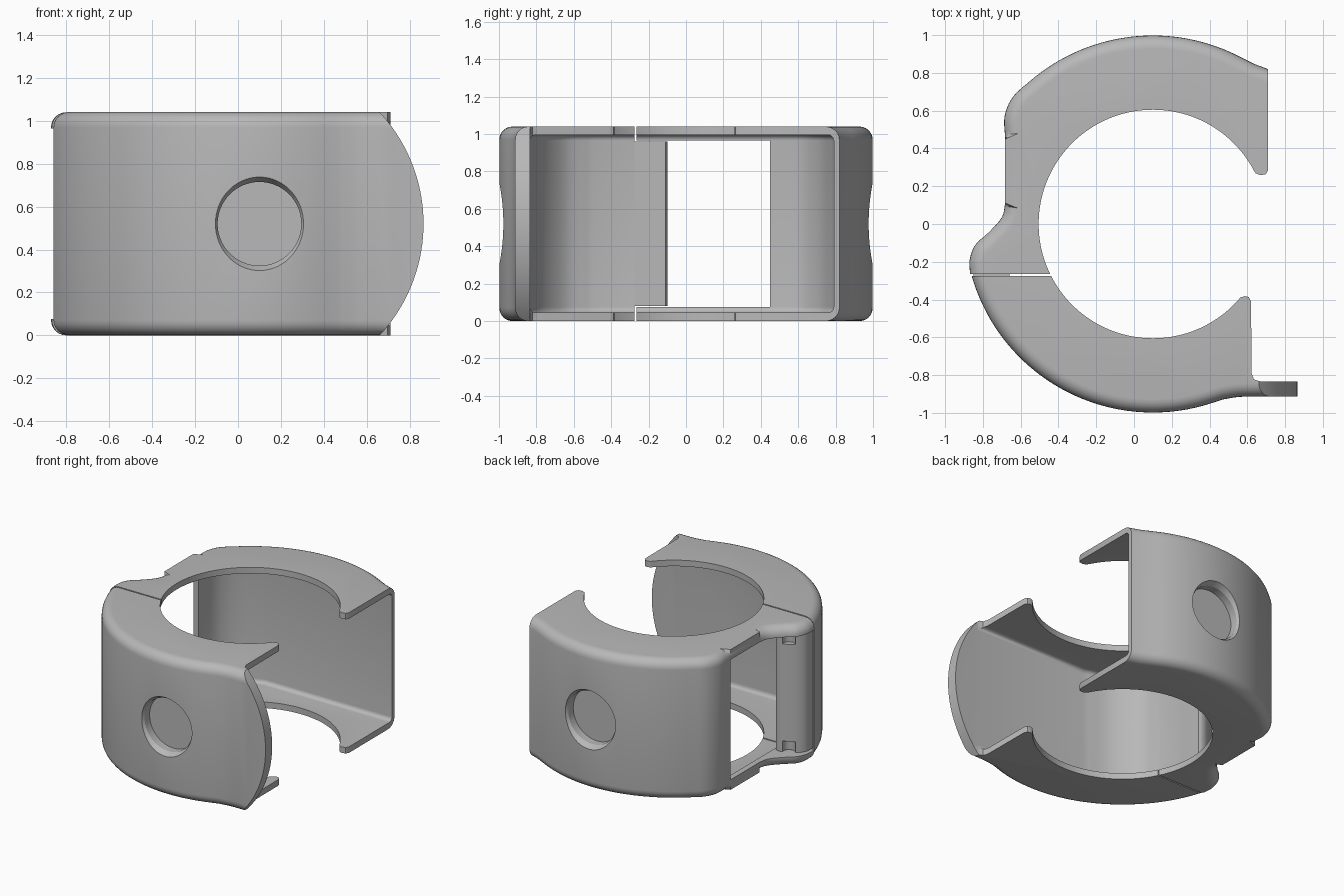
import bpy, bmesh, math
from mathutils import Vector, Matrix

cube = bpy.data.objects.get("Cube")
if cube:
    bpy.data.objects.remove(cube, do_unlink=True)

HEIGHT, MID, CX = 1.04, 0.52, 0.1      # overall height, mid height, ring centre
OUTER, INNER = 0.998, 0.605            # ring radii

grey = bpy.data.materials.new("plain_grey")
grey.use_nodes = True
grey.diffuse_color = (0.48, 0.48, 0.48, 1)
grey.node_tree.nodes["Principled BSDF"].inputs["Base Color"].default_value = (0.48, 0.48, 0.48, 1)


def arc(radius, start, end, steps, cy=0.0):
    angles = [math.radians(start + (end - start) * i / steps) for i in range(steps + 1)]
    return [(CX + radius * math.cos(a), cy + radius * math.sin(a)) for a in angles]


def spline(points, steps=5):
    """Smooth path through a few points."""
    p = [Vector(q) for q in points]
    p = [2 * p[0] - p[1]] + p + [2 * p[-1] - p[-2]]
    path = []
    for a, b, c, d in zip(p, p[1:], p[2:], p[3:]):
        for i in range(steps):
            t = i / steps
            path.append(tuple(0.5 * (2 * b + (c - a) * t + (2 * a - 5 * b + 4 * c - d) * t * t
                                     + (3 * b - a - 3 * c + d) * t ** 3)))
    return path + [tuple(points[-1])]


def finish(bm, name):
    bmesh.ops.recalc_face_normals(bm, faces=bm.faces)
    mesh = bpy.data.meshes.new(name)
    bm.to_mesh(mesh)
    bm.free()
    mesh.materials.append(grey)
    obj = bpy.data.objects.new(name, mesh)
    bpy.context.collection.objects.link(obj)
    return obj


def prism(name, outline, low, high, rounded=(), radius=0.0):
    """Extrude an outline upward; round the rim along the numbered outline edges."""
    bm = bmesh.new()
    bottom = [bm.verts.new((x, y, low)) for x, y in outline]
    top = [bm.verts.new((x, y, high)) for x, y in outline]
    n = len(outline)
    bm.faces.new(bottom)
    bm.faces.new(top)
    for i in range(n):
        j = (i + 1) % n
        bm.faces.new((bottom[i], bottom[j], top[j], top[i]))
    bmesh.ops.recalc_face_normals(bm, faces=bm.faces)
    edges = [bm.edges.get((ring[i], ring[(i + 1) % n])) for i in rounded for ring in (bottom, top)]
    if edges:
        bmesh.ops.bevel(bm, geom=edges, offset=radius, segments=6, profile=0.5,
                        affect='EDGES', clamp_overlap=False)
    return finish(bm, name)


def box(name, low, high):
    return prism(name, [(low[0], low[1]), (high[0], low[1]), (high[0], high[1]), (low[0], high[1])],
                 low[2], high[2])


def cone(name, r1, r2, y1, y2):
    """Round cutter lying along y, radius r1 at y1 and r2 at y2."""
    bm = bmesh.new()
    bmesh.ops.create_cone(bm, cap_ends=True, segments=64, radius1=r1, radius2=r2, depth=abs(y2 - y1))
    turn = Matrix.Rotation(math.radians(-90 if y2 > y1 else 90), 4, 'X')
    bm.transform(Matrix.Translation((CX, (y1 + y2) / 2, MID)) @ turn)
    return finish(bm, name)


def carve(obj, *cutters):
    for cutter in cutters:
        cutter.hide_render = True
        mod = obj.modifiers.new("cut", 'BOOLEAN')
        mod.operation, mod.solver, mod.object = 'DIFFERENCE', 'EXACT', cutter
    graph = bpy.context.evaluated_depsgraph_get()
    mesh = bpy.data.meshes.new_from_object(obj.evaluated_get(graph))
    obj.modifiers.clear()
    obj.data = mesh
    for cutter in cutters:
        bpy.data.objects.remove(cutter, do_unlink=True)


def dimple(side):
    """Round finger recess with a chamfered mouth."""
    return (cone("dimple_cutter", 0.195, 0.195, side * 1.1, side * 0.9),
            cone("dimple_mouth", 0.225, 0.193, side * 1.01, side * 0.955))


def cavity(outline):
    return prism("cavity_cutter", outline, 0.045, HEIGHT - 0.045, range(len(outline)), 0.03)


# Back shell: curved wall, straight side with a window, hinge bulge
shoulder = [(0.71, 0.82), (0.64, 0.846)] + arc(OUTER, 63, 130, 36)
corner = spline([shoulder[-1], (-0.64, 0.675), (-0.685, 0.57), (-0.682, 0.45)])[1:]
bulge = spline([(-0.682, 0.11), (-0.7, 0.035), (-0.77, -0.045), (-0.84, -0.11),
                (-0.87, -0.19), (-0.868, -0.265)])
outer = shoulder + corner + bulge
tip = [(0.645, 0.268), (0.67, 0.258), (0.698, 0.264), (0.71, 0.285)]
straight = len(shoulder + corner) - 1
back = prism("back_shell", outer + arc(INNER, 206, 28, 72) + tip, 0, HEIGHT,
             [i for i in range(len(outer) - 1) if i != straight], 0.07)
inside = [(1, 0.79)] + spline([(-0.33, 0.79), (-0.5, 0.72), (-0.6, 0.62), (-0.64, 0.48)])
carve(back, cavity(inside + [(-0.64, -0.5), (1, -0.5)]),
      box("window_cutter", (-1, -0.5, 0.075), (-0.55, 0.45, 0.965)), *dimple(1))

# Front shell: curved wall running into a rounded closing tab
outer = arc(OUTER, 196, 288, 50) + spline([(0.47, -0.929), (0.55, -0.916), (0.64, -0.913)]) + [(0.87, -0.913)]
end = [(0.87, -0.835), (0.67, -0.835), (0.635, -0.822), (0.622, -0.79),
       (0.62, -0.41), (0.608, -0.387), (0.587, -0.382)]
front = prism("front_shell", outer + end + arc(INNER, 320, 207, 50), 0, HEIGHT,
              range(len(outer) - 1), 0.07)
inside = [(1, -0.835)] + spline([(-0.25, -0.835), (-0.45, -0.775), (-0.6, -0.65), (-0.66, -0.5)])
tab_cutter = prism("tab_cutter", arc(0.765, -48, 48, 40, MID) + [(1, 1.2), (1, -0.2)], 0.7, 1.1)
tab_cutter.data.transform(Matrix.Rotation(math.radians(90), 4, 'X'))
carve(front, cavity(inside + [(-0.66, 0), (1, 0)]), tab_cutter, *dimple(-1))

# Hinge column standing inside the bulge, with a pocket at each end
outline = spline([(-0.85, -0.27), (-0.845, -0.2), (-0.8, -0.145), (-0.72, -0.105), (-0.68, -0.1)])
column = prism("hinge_column", [(-0.85, -0.3)] + outline + [(-0.66, -0.11), (-0.66, -0.3)],
               0.08, HEIGHT - 0.08)
ring = [(x - CX - 0.76, y) for x, y in arc(0.045, 0, 342, 19, -0.12)]
carve(column, prism("lower_pocket", ring, 0, 0.16), prism("upper_pocket", ring, HEIGHT - 0.16, HEIGHT))

# Smooth curved faces, keep sharp rims
bpy.ops.object.select_all(action='DESELECT')
for obj in (back, front, column):
    obj.select_set(True)
    bpy.context.view_layer.objects.active = obj
bpy.ops.object.shade_smooth_by_angle(angle=math.radians(30))
